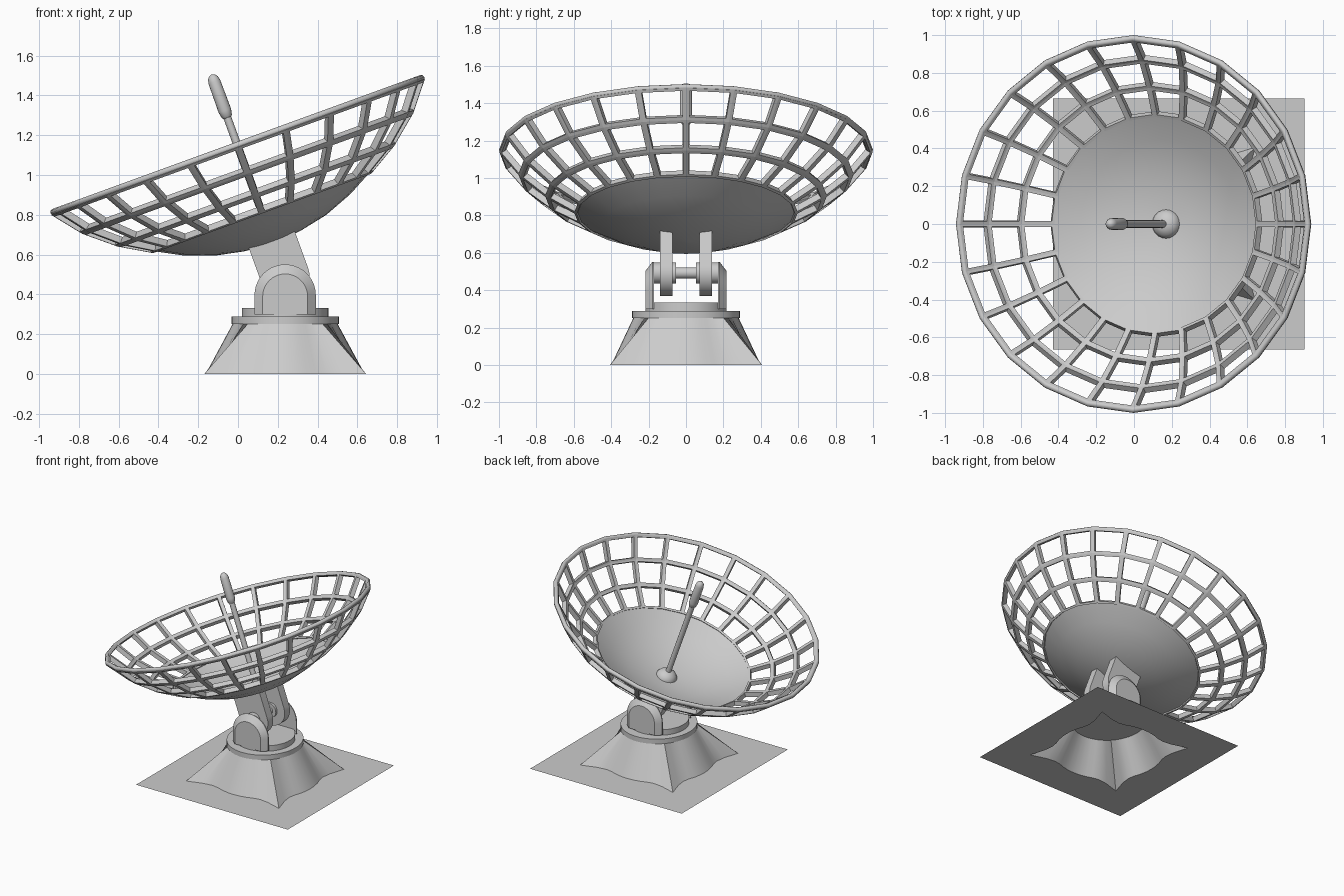
import bpy, bmesh
from math import sin, cos, pi, radians, tan
from mathutils import Matrix, Vector

if "Cube" in bpy.data.objects:
    bpy.data.objects.remove(bpy.data.objects["Cube"])

CX = 0.237                      # centre of the mount in x
TILT = Matrix.Translation((-0.003, 0, 1.15)) @ Matrix.Rotation(radians(-20), 4, 'Y')


def finish(name, bm, mat=Matrix(), smooth=None, recalc=True):
    bmesh.ops.remove_doubles(bm, verts=bm.verts, dist=1e-5)
    if recalc:
        bmesh.ops.recalc_face_normals(bm, faces=bm.faces)
    me = bpy.data.meshes.new(name)
    bm.to_mesh(me)
    bm.free()
    ob = bpy.data.objects.new(name, me)
    bpy.context.collection.objects.link(ob)
    ob.matrix_world = mat
    if smooth:
        bpy.ops.object.select_all(action='DESELECT')
        ob.select_set(True)
        bpy.context.view_layer.objects.active = ob
        bpy.ops.object.shade_smooth_by_angle(angle=radians(smooth))
    return ob


def loft(bm, rings, closed=True, caps=False):
    vs = [[bm.verts.new(p) for p in ring] for ring in rings]
    n = len(vs[0])
    for a, b in zip(vs, vs[1:]):
        for i in range(n if closed else n - 1):
            j = (i + 1) % n
            bm.faces.new((a[i], a[j], b[j], b[i]))
    if caps:
        bm.faces.new(vs[0])
        bm.faces.new(vs[-1])


def circle(r, z, n, ry=None):
    ry = r if ry is None else ry
    return [(r * cos(2 * pi * i / n), ry * sin(2 * pi * i / n), z) for i in range(n)]


def lathe(name, profile, n, mat=Matrix(), caps=True, smooth=40):
    bm = bmesh.new()
    loft(bm, [circle(r, z, n) for r, z in profile], caps=caps)
    return finish(name, bm, mat, smooth)


# Solid reflector bowl, with thickness
outer = [(0.01, -0.525), (0.15, -0.513), (0.3, -0.482), (0.45, -0.425), (0.59, -0.35)]
inner = [(0.58, -0.335), (0.445, -0.41), (0.295, -0.466), (0.15, -0.497), (0.01, -0.509)]
lathe("reflector_bowl", outer + inner, 24, TILT)

# Open lattice: quad panels inset, centres removed, thickened
bm = bmesh.new()
loft(bm, [circle(r, z, 24) for r, z in
          [(0.575, -0.35), (0.73, -0.259), (0.873, -0.14), (0.985, 0)]])
bmesh.ops.recalc_face_normals(bm, faces=bm.faces)
panels = bm.faces[:]
bmesh.ops.inset_individual(bm, faces=panels, thickness=0.016, use_even_offset=True)
bmesh.ops.delete(bm, geom=panels, context='FACES')
lattice = finish("reflector_lattice", bm, TILT)
mod = lattice.modifiers.new("thickness", 'SOLIDIFY')
mod.thickness = 0.034
mod.offset = 0

# Rim tube
rim = [(0.983 + 0.017 * cos(a * pi / 4), 0.017 * sin(a * pi / 4)) for a in range(9)]
lathe("reflector_rim", rim, 24, TILT, caps=False, smooth=50)

# Feed: base boss, rod and rounded horn
lathe("feed_boss", [(0.078, -0.515), (0.075, -0.495), (0.06, -0.472), (0.035, -0.457),
                    (0.01, -0.452)], 24, TILT)
lathe("feed_rod", [(0.02, -0.5), (0.02, 0.17)], 16, TILT)
lathe("feed_horn", [(0.018, 0.145), (0.027, 0.155), (0.033, 0.185), (0.031, 0.34),
                    (0.026, 0.36), (0.016, 0.373), (0.004, 0.378)], 16, TILT)


# Yoke arms: rounded at the pivot, square under the bowl
def arm_outline(y):
    pts = [(0.123, y, -0.503), (-0.123, y, -0.503)]
    pts += [(0.123 * cos(pi + pi * i / 16), y, -0.70 + 0.123 * sin(pi + pi * i / 16))
            for i in range(17)]
    return pts


# Bearing brackets: arched plate with bevelled outer face
def arch(r, y, cz, bottom=0.30):
    pts = [(CX - r, y, bottom)]
    pts += [(CX - r * cos(pi * i / 20), y, cz + r * sin(pi * i / 20)) for i in range(21)]
    return pts + [(CX + r, y, bottom)]


PIVOT = TILT @ Vector((0, 0, -0.70))
AXLE = Matrix.Translation(PIVOT) @ Matrix.Rotation(pi / 2, 4, 'X')
for s, side in ((-1, "front"), (1, "back")):
    bm = bmesh.new()
    loft(bm, [arm_outline(s * 0.072), arm_outline(s * 0.138)], caps=True)
    finish("yoke_arm_" + side, bm, TILT, 30)
    bm = bmesh.new()
    loft(bm, [arch(0.154, s * 0.172, 0.397), arch(0.154, s * 0.18, 0.397),
              arch(0.113, s * 0.217, 0.39)], caps=True)
    finish("bearing_bracket_" + side, bm, smooth=30)
    lathe("bearing_washer_" + side, [(0.057, s * 0.135), (0.057, s * 0.175)], 24, AXLE)
    lathe("axle_collar_" + side, [(0.057, s * 0.054), (0.057, s * 0.074)], 24, AXLE)
lathe("axle", [(0.03, -0.18), (0.03, 0.18)], 20, AXLE)

# Turntable discs
for name, rx, ry, z0, z1 in (("turntable_lower", 0.27, 0.288, 0.252, 0.29),
                             ("turntable_upper", 0.217, 0.217, 0.288, 0.333)):
    bm = bmesh.new()
    loft(bm, [circle(rx, z0, 48, ry), circle(rx, z1, 48, ry)], caps=True)
    finish(name, bm, Matrix.Translation((CX, 0, 0)), 40)

# Flared pedestal with four pointed feet, and the ground plate around it
N = 48
FOOT = [0.575, 0.465, 0.415, 0.40]      # radius by steps away from a corner


def foot_ring():
    ring = []
    for i in range(N):
        r = FOOT[min(abs(i % 12 - 6), 3)]
        a = 2 * pi * i / N
        ring.append((r * cos(a), r * sin(a), 0))
    return ring


def square_ring(h):
    ring = []
    for i in range(N):
        a = 2 * pi * i / N
        k = h / max(abs(cos(a)), abs(sin(a)))
        ring.append((k * cos(a), k * sin(a), 0))
    return ring


bm = bmesh.new()
loft(bm, [foot_ring(), circle(0.262, 0.255, N, 0.28)])
finish("pedestal", bm, Matrix.Translation((CX, 0, 0)), 35)
bm = bmesh.new()
loft(bm, [foot_ring(), square_ring(0.665)])
finish("ground_plate", bm, Matrix.Translation((CX, 0, 0)))
